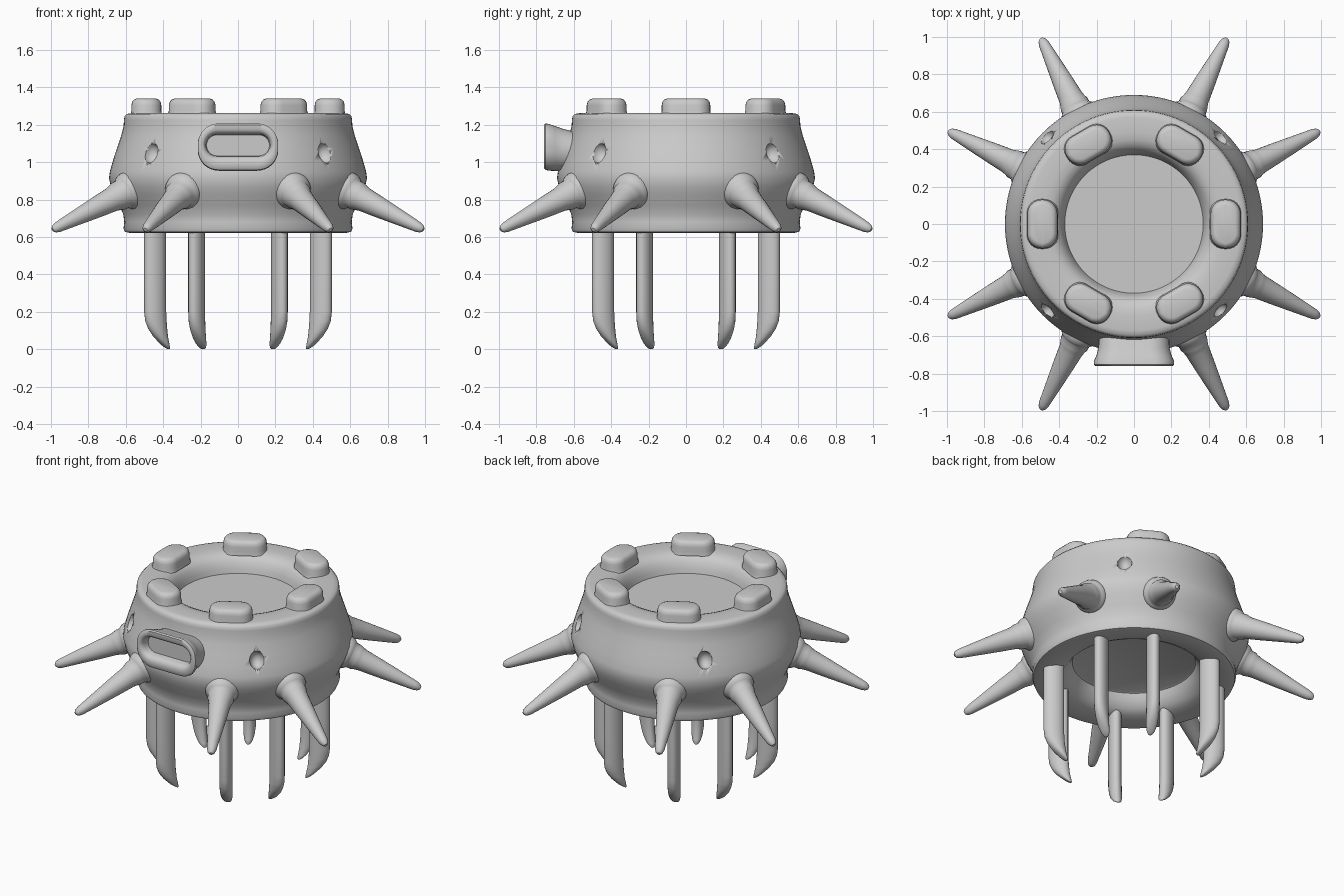
import bpy, bmesh
from math import sin, cos, pi, radians, atan2, sqrt
from mathutils import Matrix, Vector

if "Cube" in bpy.data.objects:
    bpy.data.objects.remove(bpy.data.objects["Cube"])


def finish(name, bm, matrix=None, angle=40):
    bmesh.ops.recalc_face_normals(bm, faces=bm.faces)
    me = bpy.data.meshes.new(name)
    bm.to_mesh(me)
    bm.free()
    if matrix:
        me.transform(matrix)
    ob = bpy.data.objects.new(name, me)
    bpy.context.collection.objects.link(ob)
    bpy.ops.object.select_all(action='DESELECT')
    ob.select_set(True)
    bpy.context.view_layer.objects.active = ob
    bpy.ops.object.shade_smooth_by_angle(angle=radians(angle))
    return ob


def loft(name, rings, matrix=None, angle=40):
    """Skin a stack of equal-length point loops and cap both ends."""
    bm = bmesh.new()
    loops = [[bm.verts.new(p) for p in ring] for ring in rings]
    n = len(loops[0])
    for a, b in zip(loops, loops[1:]):
        for i in range(n):
            j = (i + 1) % n
            bm.faces.new((a[i], a[j], b[j], b[i]))
    bm.faces.new(loops[0])
    bm.faces.new(loops[-1])
    return finish(name, bm, matrix, angle)


def circle(r, z, n, ry=None, cx=0):
    ry = r if ry is None else ry
    return [Vector((cx + r * cos(2 * pi * i / n), ry * sin(2 * pi * i / n), z)) for i in range(n)]


def rot(a):
    return Matrix.Rotation(a, 4, 'Z')


# Main ring body with recessed floor above and below
profile = [(.36, .74), (.37, .735), (.385, .70), (.42, .655), (.46, .635), (.52, .625),
           (.58, .622), (.605, .628), (.612, .645), (.608, .68), (.613, .72), (.635, .77),
           (.665, .83), (.68, .87), (.69, .915), (.685, .95), (.668, 1.01), (.645, 1.08),
           (.625, 1.14), (.612, 1.19), (.61, 1.225), (.607, 1.245), (.595, 1.258), (.57, 1.262),
           (.49, 1.262), (.45, 1.258), (.42, 1.245), (.395, 1.22), (.378, 1.18), (.37, 1.15)]
body = loft("ring_body", [circle(r, z, 96) for r, z in profile])

# Small dimples on the diagonals
bm = bmesh.new()
for k in range(4):
    m = rot(pi / 4 + k * pi / 2) @ Matrix.Translation((.66, 0, 1.05)) @ Matrix.Diagonal((.055, .045, .055, 1))
    bmesh.ops.create_uvsphere(bm, u_segments=24, v_segments=16, radius=1, matrix=m)
cutter = finish("dimple_cutter", bm)
cutter.hide_render = True
cutter.hide_viewport = True
mod = body.modifiers.new("dimples", 'BOOLEAN')
mod.operation = 'DIFFERENCE'
mod.solver = 'EXACT'
mod.object = cutter


def rounded(hx, hy, r, z, seg=6):
    r = min(r, hx, hy)
    pts = []
    for q, (sx, sy) in enumerate([(1, 1), (-1, 1), (-1, -1), (1, -1)]):
        for i in range(seg + 1):
            a = pi / 2 * (q + i / seg)
            pts.append(Vector((sx * (hx - r) + r * cos(a), sy * (hy - r) + r * sin(a), z)))
    return pts


# Six rounded pads on the top rim
pad = [(.085, .135, 1.25), (.08, .13, 1.275), (.08, .13, 1.305), (.076, .126, 1.323),
       (.066, .116, 1.335), (.052, .102, 1.34)]
for k in range(6):
    loft(f"top_pad_{k + 1}", [rounded(hx, hy, .075, z) for hx, hy, z in pad],
         rot(k * pi / 3) @ Matrix.Translation((.49, 0, 0)))

# Front port: flared oblong with a slot recess (depth, half width, half height, centre z)
port = [(-.55, .185, .10, 1.05), (-.66, .19, .113, 1.066), (-.70, .20, .12, 1.073),
        (-.735, .215, .125, 1.08), (-.752, .214, .124, 1.083), (-.76, .205, .115, 1.085),
        (-.76, .19, .087, 1.088), (-.752, .18, .07, 1.09), (-.735, .172, .06, 1.09),
        (-.70, .168, .056, 1.09)]
loft("front_port", [[Vector((p.x, y, cz + p.y)) for p in rounded(hx, hz, .11, 0, 8)]
                    for y, hx, hz, cz in port])

# Eight collared spikes and eight hanging legs, mirrored about both axes
base = atan2(.5, 1)
angles = [s + k * pi / 2 for k in range(4) for s in (base, pi / 2 - base)]
spike = [(.10, -.04), (.102, .05), (.098, .072), (.088, .085), (.08, .095), (.079, .12), (.072, .14),
         (.066, .165), (.057, .26), (.045, .37), (.034, .47), (.029, .515), (.022, .54), (.01, .553)]
tilt = Matrix.Rotation(pi / 2 + radians(24.5), 4, 'Y')

# Leg path: radius, height, taper
leg = [(.495, .72, 1), (.495, .40, 1), (.495, .20, 1), (.490, .14, 1), (.478, .09, .95),
       (.460, .05, .85), (.446, .028, .70), (.436, .014, .48), (.431, .008, .22)]


def leg_rings():
    rings = []
    for i, (r, z, s) in enumerate(leg):
        # Sections lean with the inward curl of the tip
        lean = min(.55, max(0, (.20 - z) * 3.2))
        ring = circle(.063 * s, 0, 20, .039 * s)
        rings.append([Vector((r + p.x * cos(lean), p.y, max(0, z - p.x * sin(lean) * -1))) for p in ring])
    return rings


for k, a in enumerate(angles):
    loft(f"spike_{k + 1}", [circle(r, d, 24) for r, d in spike],
         rot(a) @ Matrix.Translation((.605, 0, .868)) @ tilt)
    loft(f"leg_{k + 1}", leg_rings(), rot(a), 60)
